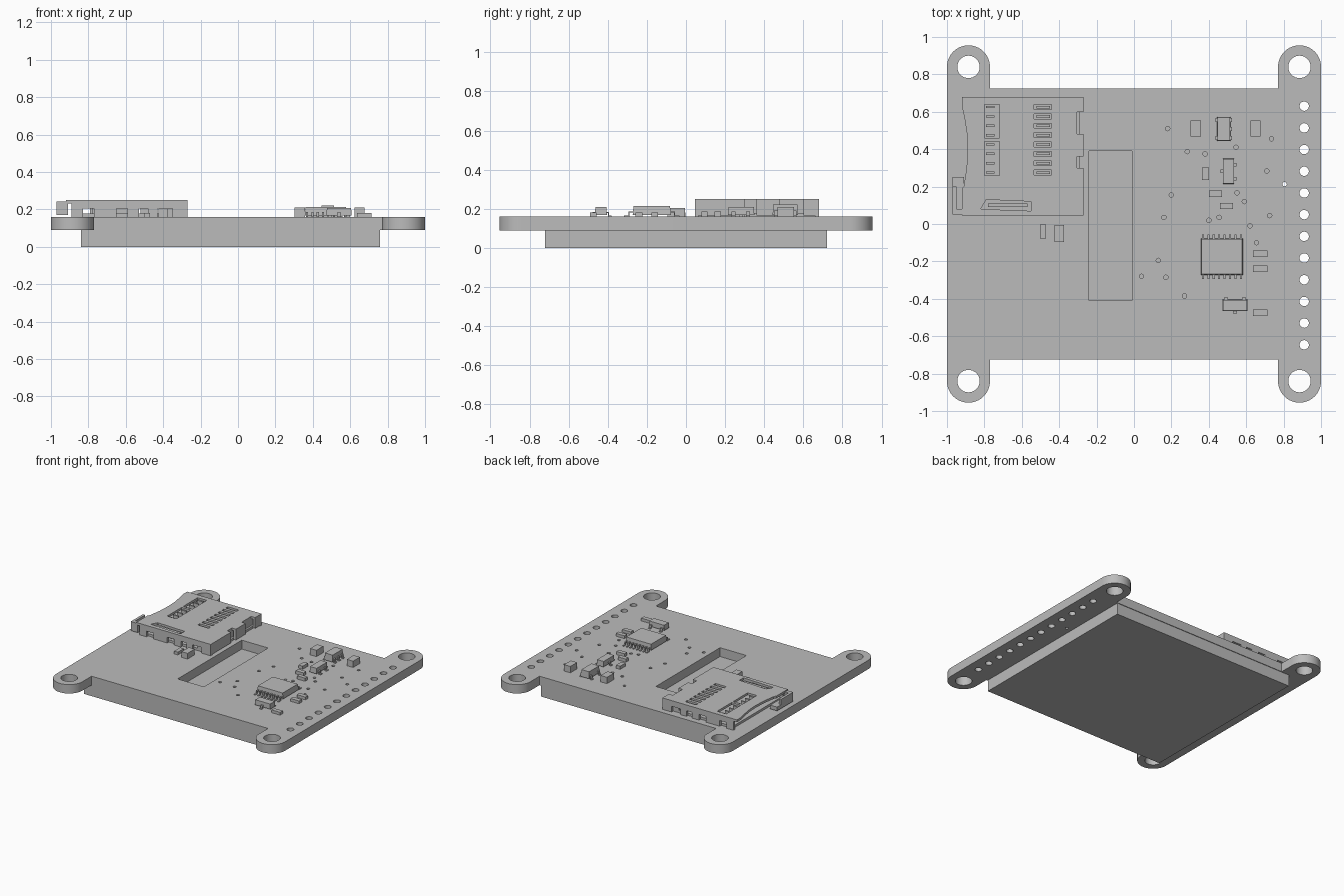
import bpy
import bmesh
import math
from mathutils import Matrix, Vector

default_cube = bpy.data.objects.get("Cube")
if default_cube:
    bpy.data.objects.remove(default_cube, do_unlink=True)

grey = bpy.data.materials.new("plain grey")
grey.use_nodes = True
grey.diffuse_color = (0.5, 0.5, 0.5, 1)
shader = next(n for n in grey.node_tree.nodes if n.type == 'BSDF_PRINCIPLED')
shader.inputs["Base Color"].default_value = grey.diffuse_color

BOTTOM, TOP = 0.09, 0.16     # faces of the circuit board
ROOF = 0.25                  # top of the card socket


def add_object(name, mesh):
    obj = bpy.data.objects.new(name, mesh)
    bpy.context.collection.objects.link(obj)
    mesh.materials.clear()
    mesh.materials.append(grey)
    return obj


def add_box(bm, x0, x1, y0, y1, z0, z1):
    size = Matrix.Diagonal((x1 - x0, y1 - y0, z1 - z0, 1))
    middle = Vector((x0 + x1, y0 + y1, z0 + z1)) / 2
    return bmesh.ops.create_cube(bm, size=1, matrix=Matrix.Translation(middle) @ size)["verts"]


def boxes(name, bounds):
    """One object made of several axis-aligned boxes."""
    bm = bmesh.new()
    for b in bounds:
        add_box(bm, *b)
    mesh = bpy.data.meshes.new(name)
    bm.to_mesh(mesh)
    bm.free()
    return add_object(name, mesh)


def arc(x, y, radius, start=0, end=360, steps=32):
    angles = [math.radians(start + (end - start) * i / steps) for i in range(steps + 1)]
    if end - start == 360:
        angles.pop()
    return [(x + radius * math.cos(a), y + radius * math.sin(a)) for a in angles]


def rect(x0, x1, y0, y1):
    return [(x0, y0), (x1, y0), (x1, y1), (x0, y1)]


def plate(name, loops, z0, z1):
    """Flat plate: the first loop is the outline, the others are holes."""
    curve = bpy.data.curves.new(name, 'CURVE')
    curve.dimensions = '2D'
    curve.fill_mode = 'BOTH'
    curve.extrude = (z1 - z0) / 2
    for loop in loops:
        spline = curve.splines.new('POLY')
        spline.points.add(len(loop) - 1)
        for point, (x, y) in zip(spline.points, loop):
            point.co = (x, y, 0, 1)
        spline.use_cyclic_u = True
    helper = bpy.data.objects.new(name + " outline", curve)
    bpy.context.collection.objects.link(helper)
    graph = bpy.context.evaluated_depsgraph_get()
    mesh = bpy.data.meshes.new_from_object(helper.evaluated_get(graph))
    bpy.data.objects.remove(helper, do_unlink=True)
    bm = bmesh.new()
    bm.from_mesh(mesh)
    bmesh.ops.remove_doubles(bm, verts=bm.verts, dist=1e-5)
    bmesh.ops.recalc_face_normals(bm, faces=bm.faces)
    bmesh.ops.translate(bm, verts=bm.verts, vec=(0, 0, (z0 + z1) / 2))
    bm.to_mesh(mesh)
    bm.free()
    obj = add_object(name, mesh)
    bpy.ops.object.select_all(action='DESELECT')
    obj.select_set(True)
    bpy.context.view_layer.objects.active = obj
    bpy.ops.object.shade_smooth_by_angle(angle=math.radians(30))
    return obj


# Circuit board with four mounting lugs
LUG_X, LUG_Y, LUG_R, EDGE = 0.885, 0.84, 0.115, 0.725
inner = LUG_X - LUG_R
outline = arc(LUG_X, LUG_Y, LUG_R, 0, 180) + [(inner, EDGE), (-inner, EDGE)]
outline += arc(-LUG_X, LUG_Y, LUG_R, 0, 180)
outline += [(-x, -y) for x, y in outline]
holes = [arc(sx * LUG_X, sy * LUG_Y, 0.06) for sx in (-1, 1) for sy in (-1, 1)]
holes += [arc(0.91, 0.63 - 0.116 * i, 0.025, steps=24) for i in range(12)]
vias = [(.18, .51), (.285, .387), (.38, .375), (.545, .41), (.735, .455),
        (.71, .283), (.805, .213), (.2, .155), (.16, .035), (.4, .02),
        (.455, .035), (.55, .167), (.59, .12), (.725, .045), (.62, -.01),
        (.655, -.1), (.13, -.195), (.04, -.28), (.17, -.285), (.27, -.385)]
holes += [arc(x, y, 0.012, steps=12) for x, y in vias]
holes.append(rect(-0.24, -0.01, -0.41, 0.39))
plate("circuit_board", [outline] + holes, BOTTOM, TOP)

# Display panel under the board
boxes("display_panel", [(-0.84, 0.76, -0.72, 0.72, 0, BOTTOM)])

# Card socket roof with contact windows
L, R, F, B = -0.92, -0.27, 0.045, 0.68
roof = [(L, B), (L, 0.63), (-0.905, 0.56), (-0.893, 0.48), (-0.89, 0.4),
        (-0.895, 0.3), (-0.91, 0.2), (L, 0.19), (L, F), (R, F), (R, 0.3),
        (-0.305, 0.3), (-0.305, 0.36), (R, 0.36), (R, 0.48), (-0.305, 0.48),
        (-0.305, 0.6), (R, 0.6), (R, B)]
slots = [0.625 - 0.05 * i for i in range(8)]
windows = [rect(-0.8, -0.72, y, y + 0.18) for y in (0.26, 0.46)]
windows += [rect(-0.535, -0.44, y - 0.013, y + 0.013) for y in slots]
windows.append([(-0.82, 0.08), (-0.55, 0.07), (-0.55, 0.12), (-0.79, 0.13)])
plate("socket_roof", [roof] + windows, ROOF - 0.018, ROOF)

# Socket floor, with a raised contact block along the closed side
boxes("socket_floor", [(-0.87, R - 0.02, F + 0.02, B - 0.02, TOP, 0.178),
                       (-0.4, R - 0.04, F + 0.02, B - 0.02, TOP, 0.225)])

# Socket walls: an upper band and lower feet with gaps between
WALL, BAND = 0.02, 0.205
walls = []
for y in (F, B - WALL):
    walls.append((L + 0.03, R, y, y + WALL, BAND, ROOF - 0.002))
    for x0, x1 in ((-0.89, -0.83), (-0.77, -0.65), (-0.59, -0.53), (-0.48, -0.43), (-0.35, R)):
        walls.append((x0, x1, y, y + WALL, TOP, BAND))
for y0, y1 in ((F, 0.3), (0.36, 0.48), (0.6, B)):
    walls.append((R - WALL, R, y0, y1, TOP + 0.005, ROOF - 0.002))
walls.append((-0.325, -0.305, F, B, TOP, ROOF - 0.002))
boxes("socket_walls", walls)

# Spring contacts seen through the windows
boxes("socket_contacts",
      [(-0.52, -0.45, y - 0.007, y + 0.007, 0.178, 0.235) for y in slots]
      + [(-0.79, -0.745, y - 0.006, y + 0.006, 0.178, 0.24) for y in slots])
boxes("card_spring", [(-0.78, -0.57, 0.09, 0.11, 0.178, 0.24)])

# Card ejector arm at the open side
boxes("ejector_arm", [(-0.97, -0.91, 0.05, 0.25, 0.17, 0.2),
                      (-0.97, -0.91, 0.05, 0.08, 0.17, 0.242),
                      (-0.97, -0.95, 0.05, 0.2, 0.17, 0.242)])


def chip(name, x, y, across, along, top, near, far, reach, width, turn=0):
    """Moulded chip with bent pins at the given offsets on its two long sides."""
    bm = bmesh.new()
    body = add_box(bm, -across / 2, across / 2, -along / 2, along / 2, TOP + 0.008, top)
    for v in body:
        if v.co.z > top - 0.001:
            v.co.x *= 0.96
            v.co.y *= 0.96
    mid = (TOP + top) / 2
    thick = 0.006
    for side, offsets in ((-1, near), (1, far)):
        for p in offsets:
            edge, knee, tip = (across / 2 - 0.005, across / 2 + reach / 2, across / 2 + reach)
            for a, b, z0, z1 in ((edge, knee, mid - thick, mid), (knee - thick, knee, TOP, mid),
                                 (knee - thick, tip, TOP, TOP + thick)):
                x0, x1 = sorted((side * a, side * b))
                add_box(bm, x0, x1, p - width / 2, p + width / 2, z0, z1)
    bm.transform(Matrix.Translation((x, y, 0)) @ Matrix.Rotation(math.radians(turn), 4, 'Z'))
    mesh = bpy.data.meshes.new(name)
    bm.to_mesh(mesh)
    bm.free()
    return add_object(name, mesh)


# Chips
row = [(i - 3.5) * 0.029 for i in range(8)]
pair = (-0.048, 0.048)
chip("level_shifter_chip", 0.47, -0.175, 0.195, 0.225, 0.213, row, row, 0.045, 0.011, 90)
chip("regulator_chip", 0.48, 0.508, 0.07, 0.13, 0.222, pair, pair + (0,), 0.02, 0.02)
chip("upper_transistor", 0.505, 0.282, 0.06, 0.135, 0.21, (0,), (-0.04, 0.035), 0.025, 0.02)
chip("lower_transistor", 0.54, -0.435, 0.06, 0.135, 0.208, (0,), pair, 0.025, 0.02, 90)

# Small resistors and capacitors
passives = [("capacitor", .33, .51, .055, .085, .05), ("capacitor", .65, .51, .055, .085, .05),
            ("capacitor", -.4, -.05, .052, .09, .045), ("resistor", -.487, -.04, .032, .075, .022),
            ("resistor", .382, .268, .036, .066, .025), ("resistor", .435, .162, .07, .034, .025),
            ("resistor", .495, .095, .07, .032, .025)]
passives += [("resistor", .675, y, .075, .034, .022) for y in (-.16, -.24, -.475)]
for kind, x, y, w, d, h in passives:
    boxes(kind, [(x - w / 2, x + w / 2, y - d / 2, y + d / 2, TOP, TOP + h)])
